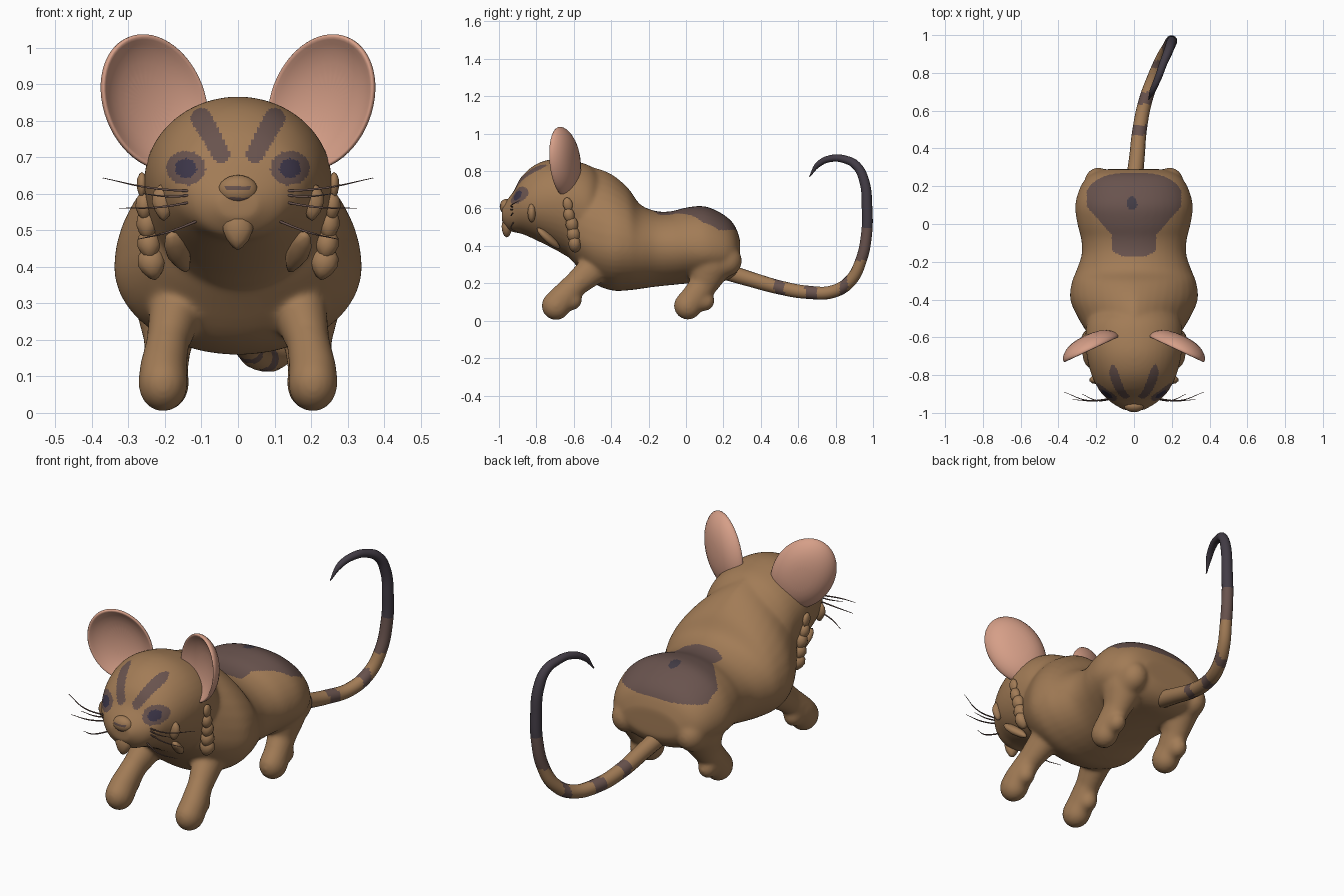
import bpy, bmesh, math
from mathutils import Matrix, Vector

if "Cube" in bpy.data.objects:
    bpy.data.objects.remove(bpy.data.objects["Cube"])


def material(name, r, g, b):
    m = bpy.data.materials.new(name)
    m.use_nodes = True
    m.diffuse_color = (r, g, b, 1)
    m.node_tree.nodes["Principled BSDF"].inputs["Base Color"].default_value = (r, g, b, 1)
    return m


FUR = material("brown fur", .36, .2, .093)
PATCH = material("dark brown patch", .14, .086, .075)
CHARCOAL = material("charcoal", .055, .045, .06)
EYE = material("eye blue black", .045, .036, .065)
PINK = material("ear pink", .67, .345, .245)
COATS = [FUR, PATCH, CHARCOAL, EYE]


def add_object(name, bm, mats):
    me = bpy.data.meshes.new(name)
    bmesh.ops.recalc_face_normals(bm, faces=bm.faces)
    bm.to_mesh(me)
    bm.free()
    for m in mats:
        me.materials.append(m)
    me.shade_smooth()
    ob = bpy.data.objects.new(name, me)
    bpy.context.collection.objects.link(ob)
    return ob


def evaluated_mesh(ob, mats):
    bpy.context.view_layer.update()
    dg = bpy.context.evaluated_depsgraph_get()
    me = bpy.data.meshes.new_from_object(ob.evaluated_get(dg))
    me.materials.clear()
    for m in mats:
        me.materials.append(m)
    me.shade_smooth()
    return me


def paint(me, rule):
    for p in me.polygons:
        p.material_index = rule(p.center)


def refine(rows, steps=4):
    """Insert smoothly curved rows between the given ones."""
    out = []
    for k in range(len(rows) - 1):
        a, b, c, d = (rows[max(0, min(len(rows) - 1, k + j))] for j in (-1, 0, 1, 2))
        for s in range(steps):
            t = s / steps
            out.append([q + t / 2 * (r - p + t * (2 * p - 5 * q + 4 * r - u + t * (3 * (q - r) + u - p)))
                        for p, q, r, u in zip(a, b, c, d)])
    return out + [rows[-1]]


def loft(bm, rows, n=40):
    """Egg-shaped rings along y: (y, middle, top, bottom, half width, upper taper)."""
    rings = []
    for y, mid, top, bot, hw, taper in refine(rows):
        ring = []
        for i in range(n):
            c, s = math.cos(i * math.tau / n), math.sin(i * math.tau / n)
            w = abs(c) ** (taper if s > 0 else 1) * (1 if c > 0 else -1)
            ring.append(bm.verts.new((hw * w, y, mid + s * (top - mid if s > 0 else mid - bot))))
        rings.append(ring)
    for a, b in zip(rings, rings[1:]):
        for i in range(n):
            j = (i + 1) % n
            bm.faces.new((a[i], a[j], b[j], b[i]))
    bm.faces.new(rings[0])
    bm.faces.new(rings[-1])


def ball(bm, pos, size, tilt=0, lean=0, point=0, detail=2):
    """Ellipsoid whose lower half can narrow to a leaf point."""
    verts = bmesh.ops.create_icosphere(bm, subdivisions=detail, radius=1)["verts"]
    for v in verts:
        v.co.x *= 1 + point * min(0, v.co.z)
    bmesh.ops.transform(bm, verts=verts, matrix=Matrix.Translation(pos)
                        @ Matrix.Rotation(lean, 4, 'Y') @ Matrix.Rotation(tilt, 4, 'X')
                        @ Matrix.Diagonal((*size, 1)))


def limb(bm, side, stations, steps=6):
    for a, b in zip(stations, stations[1:]):
        for i in range(steps + 1):
            x, y, z, r = Vector(a).lerp(Vector(b), i / steps)
            ball(bm, (side * x, y, z), (r * .88, r, r), detail=3)


# Body, head and legs fused into one soft skin
bm = bmesh.new()
loft(bm, [(-.66, .52, .8, .38, .17, 1), (-.6, .47, .84, .31, .23, 1.1),
          (-.5, .42, .822, .205, .295, 1.4), (-.4, .4, .785, .162, .338, 1.4),
          (-.31, .4, .71, .162, .33, 1.2), (-.245, .39, .622, .17, .305, 1.1),
          (-.16, .39, .586, .182, .277, 1), (-.08, .39, .585, .19, .28, 1),
          (0, .39, .605, .198, .3, .95), (.1, .38, .612, .205, .312, .9),
          (.2, .37, .568, .21, .283, .9), (.26, .36, .51, .24, .235, .9),
          (.29, .36, .43, .29, .16, 1)])
loft(bm, [(-.985, .57, .61, .53, .055, 1), (-.95, .58, .655, .485, .115, 1),
          (-.92, .6, .695, .472, .15, 1), (-.88, .62, .77, .465, .185, 1),
          (-.8, .63, .838, .43, .225, 1), (-.7, .64, .866, .38, .25, 1),
          (-.6, .63, .855, .33, .257, 1), (-.5, .6, .82, .35, .24, 1),
          (-.42, .58, .73, .4, .15, 1)])
for side in (1, -1):
    # Front leg and heel
    limb(bm, side, [(.17, -.49, .28, .085), (.192, -.59, .195, .067),
                    (.205, -.665, .115, .075), (.205, -.695, .08, .078)])
    limb(bm, side, [(.205, -.66, .11, .065), (.205, -.61, .11, .055)])
    # Hind leg, heel and haunch
    limb(bm, side, [(.18, .13, .3, .115), (.19, .1, .2, .075),
                    (.2, .04, .12, .072), (.2, .01, .08, .076)])
    limb(bm, side, [(.2, .05, .11, .065), (.2, .1, .105, .054)])
    limb(bm, side, [(.19, .14, .3, .095), (.19, .215, .32, .085)])
body = add_object("body", bm, [FUR])
remesh = body.modifiers.new("fuse", 'REMESH')
remesh.mode = 'VOXEL'
remesh.voxel_size = .008
soften = body.modifiers.new("soften", 'SMOOTH')
soften.factor, soften.iterations = .5, 28
skin = evaluated_mesh(body, COATS)
body.modifiers.clear()
body.data = skin


def coat(c):
    x, z = abs(c.x), c.z
    # Eyes and forehead stripes
    if c.y < -.73:
        eye = math.hypot((x - .142) / .054, (z - .67) / .047)
        if eye < 1:
            return 3 if eye < .55 else 1
        a, b = Vector((.046, .708)), Vector((.1, .806))
        t = max(0, min(1, (Vector((x, z)) - a).dot(b - a) / (b - a).length_squared))
        if (Vector((x, z)) - a.lerp(b, t)).length < .024 + .005 * t:
            return 1
    # Saddle patch on the rump
    if -.17 < c.y < .275 and z > .485:
        if math.hypot(c.x + .01, (c.y - .11) * .75) < .027:
            return 2
        if x < min(.25 - .8 * max(0, c.y - .2), max(.118, .168 + .9 * c.y), .06 + 2 * (c.y + .17)):
            return 1
    return 0


paint(skin, coat)


# Tail and whiskers: tapered tubes along smooth curves
def tube(name, points, mats, sides=4, res=8):
    cu = bpy.data.curves.new(name, 'CURVE')
    cu.dimensions = '3D'
    cu.bevel_depth, cu.bevel_resolution = 1, sides
    cu.resolution_u, cu.use_fill_caps = res, True
    sp = cu.splines.new('BEZIER')
    sp.bezier_points.add(len(points) - 1)
    for bp, (x, y, z, r) in zip(sp.bezier_points, points):
        bp.co, bp.radius = (x, y, z), r
        bp.handle_left_type = bp.handle_right_type = 'AUTO'
    helper = bpy.data.objects.new(name + " path", cu)
    bpy.context.collection.objects.link(helper)
    me = evaluated_mesh(helper, mats)
    bpy.data.objects.remove(helper)
    bpy.context.collection.objects.link(bpy.data.objects.new(name, me))
    return me


tail = tube("tail", [(0, .22, .26, .045), (.015, .35, .22, .041), (.03, .5, .178, .038),
                     (.06, .65, .152, .036), (.11, .79, .157, .034), (.15, .88, .215, .033),
                     (.18, .935, .32, .031), (.195, .965, .46, .03), (.2, .968, .6, .029),
                     (.195, .952, .75, .027), (.18, .91, .83, .024), (.155, .85, .862, .021),
                     (.13, .78, .868, .019), (.1, .71, .838, .016), (.078, .66, .77, .003)],
            COATS, 5, 12)


def tail_coat(c):
    if c.z > .5:
        return 2
    banded = any(lo < c.y < hi for lo, hi in ((.47, .525), (.635, .7), (.825, .865)))
    return 1 if c.z > .32 or banded else 0


paint(tail, tail_coat)

for side, label in ((1, "left"), (-1, "right")):
    # Bowl-shaped ear with a rolled rim
    bm = bmesh.new()
    profile = [(.001, .07), (.5, .062), (.8, .04), (.97, .01), (1, -.01),
               (.95, -.018), (.88, -.004), (.6, .026), (.001, .042)]
    chain = [bm.verts.new((r, y, 0)) for r, y in profile]
    edges = [bm.edges.new(e) for e in zip(chain, chain[1:])]
    bmesh.ops.spin(bm, geom=chain + edges, cent=(0, 0, 0), axis=(0, 1, 0),
                   angle=math.tau, steps=28, use_merge=False)
    bmesh.ops.remove_doubles(bm, verts=bm.verts, dist=.003)
    bm.transform(Matrix.Diagonal((side, 1, 1, 1)) @ Matrix.Translation((.231, -.652, .85))
                 @ Matrix.Rotation(math.radians(-25), 4, 'Z')
                 @ Matrix.Rotation(math.radians(28), 4, 'Y') @ Matrix.Diagonal((.153, 1, .2, 1)))
    ear = add_object(label + "_ear", bm, [PINK])
    ear.modifiers.new("round", 'SUBSURF').levels = 1

    # Cheek fur tufts: position, size, tilt, lean
    bm = bmesh.new()
    for pos, size, tilt, lean in [((.203, -.825, .577), (.034, .022, .052), 0, 0),
                                  ((.163, -.735, .44), (.034, .022, .085), .8, .4),
                                  ((.263, -.632, .622), (.015, .026, .038), .2, 0),
                                  ((.256, -.625, .565), (.026, .03, .042), .2, 0),
                                  ((.248, -.61, .515), (.032, .034, .045), .1, 0),
                                  ((.243, -.602, .46), (.034, .036, .045), .1, .1),
                                  ((.236, -.595, .41), (.04, .034, .048), .1, .2)]:
        ball(bm, (side * pos[0], pos[1], pos[2]), size, tilt, side * lean, .4)
    add_object(label + "_cheek_tufts", bm, [FUR])

    # Whiskers
    for i, (z0, x1, y1, z1) in enumerate([(.605, .37, -.89, .643), (.582, .325, -.93, .56),
                                          (.53, .275, -.9, .475), (.6, .26, -.94, .6)]):
        mid = (.24 if i == 0 else (.11 + x1) / 2, -.935, (z0 + z1) / 2 - .008)
        tube(f"{label}_whisker_{i + 1}", [(side * .1, -.92, z0, .004),
             (side * mid[0], mid[1], mid[2], .003), (side * x1, y1, z1, .001)], [PATCH], 1, 6)

# Nose and chin
bm = bmesh.new()
ball(bm, (0, -.962, .61), (.054, .034, .041), detail=3)
nose = add_object("nose", bm, COATS)
paint(nose.data, lambda c: 1 if c.z < .592 or (.608 < c.z < .62 and abs(c.x) < .035) else 0)
bm = bmesh.new()
ball(bm, (0, -.958, .503), (.044, .028, .058), point=.4)
add_object("chin", bm, [FUR])
